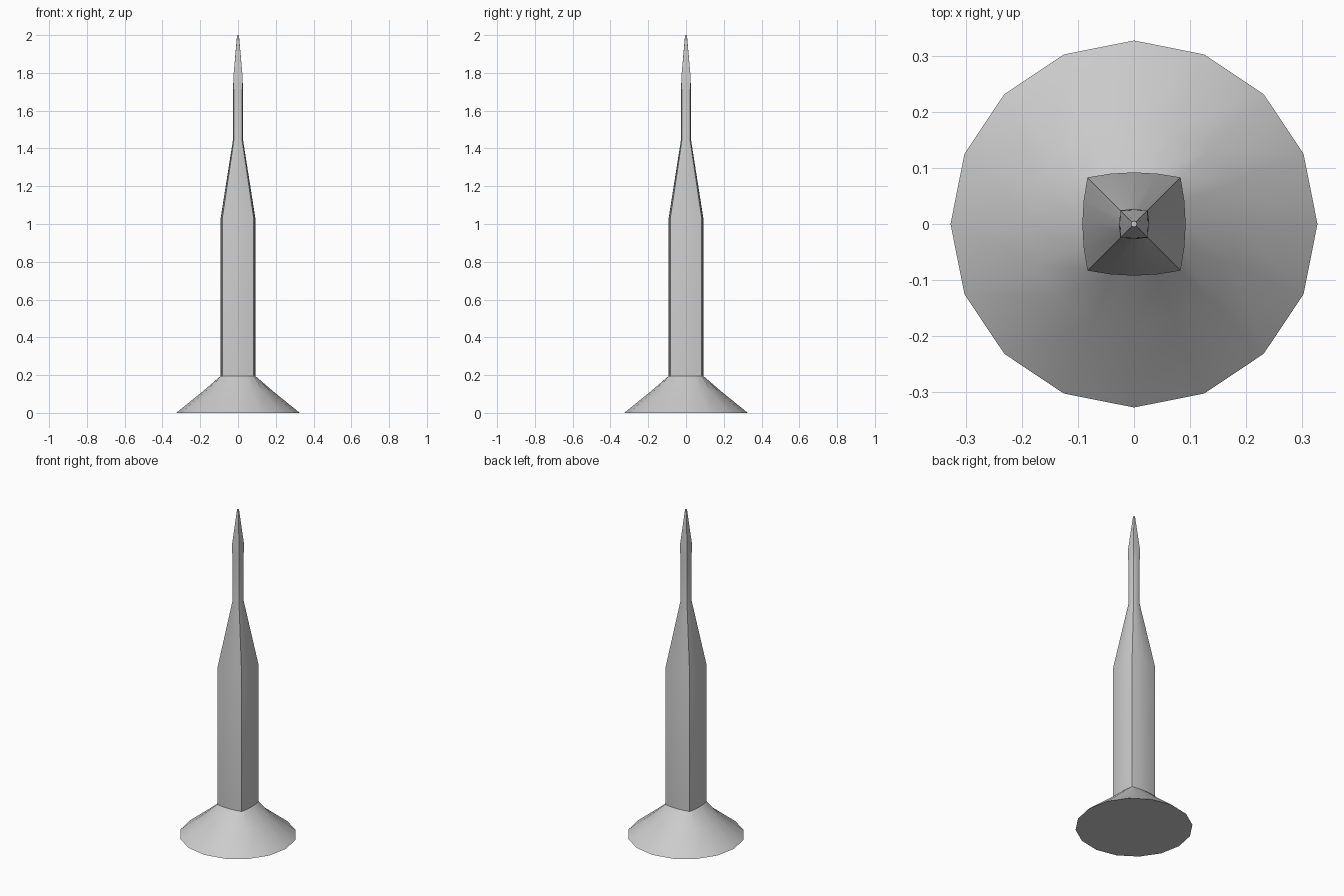
import bpy
import bmesh
from math import sin, cos, pi, radians

cube = bpy.data.objects.get("Cube")
if cube:
    bpy.data.objects.remove(cube, do_unlink=True)

# Plain grey for the whole tower
grey = bpy.data.materials.new("light grey")
grey.use_nodes = True
colour = (0.6, 0.6, 0.6, 1)
grey.diffuse_color = colour
grey.node_tree.nodes["Principled BSDF"].inputs["Base Color"].default_value = colour

SEGMENTS = 16


def circle(radius):
    """Round section with a vertex on each axis."""
    return [(radius * cos(2 * pi * i / SEGMENTS), radius * sin(2 * pi * i / SEGMENTS))
            for i in range(SEGMENTS)]


def bowed_square(corner, middle):
    """Square section whose sides bow from corner to middle."""
    points = []
    per_side = SEGMENTS // 4
    for side in range(4):
        turn = side * pi / 2
        for step in range(per_side):
            t = -1 + 2 * step / per_side
            x = corner + (middle - corner) * (1 - t * t)
            y = corner * t
            points.append((x * cos(turn) - y * sin(turn), x * sin(turn) + y * cos(turn)))
    # Start on the x axis, in step with the round sections
    half = per_side // 2
    return points[half:] + points[:half]


def loft(name, sections):
    """Skin a stack of (height, outline) sections and cap both ends."""
    bm = bmesh.new()
    rings = [[bm.verts.new((x, y, z)) for x, y in outline] for z, outline in sections]
    for low, high in zip(rings, rings[1:]):
        for i in range(SEGMENTS):
            j = (i + 1) % SEGMENTS
            bm.faces.new((low[i], low[j], high[j], high[i]))
    bm.faces.new(rings[0][::-1])
    bm.faces.new(rings[-1])
    mesh = bpy.data.meshes.new(name)
    bm.to_mesh(mesh)
    bm.free()
    mesh.materials.append(grey)
    obj = bpy.data.objects.new(name, mesh)
    bpy.context.collection.objects.link(obj)
    bpy.ops.object.select_all(action="DESELECT")
    obj.select_set(True)
    bpy.context.view_layer.objects.active = obj
    bpy.ops.object.shade_smooth_by_angle(angle=radians(30))
    return obj


# Flared foot, square shaft, tapered neck, slim mast and pointed tip
loft("tower", [
    (0.0, circle(0.327)),
    (0.115, circle(0.185)),
    (0.195, bowed_square(0.083, 0.092)),
    (1.03, bowed_square(0.083, 0.092)),
    (1.44, bowed_square(0.022, 0.0275)),
    (1.70, bowed_square(0.022, 0.027)),
    (1.78, bowed_square(0.0245, 0.0235)),
    (2.0, bowed_square(0.004, 0.005)),
])
